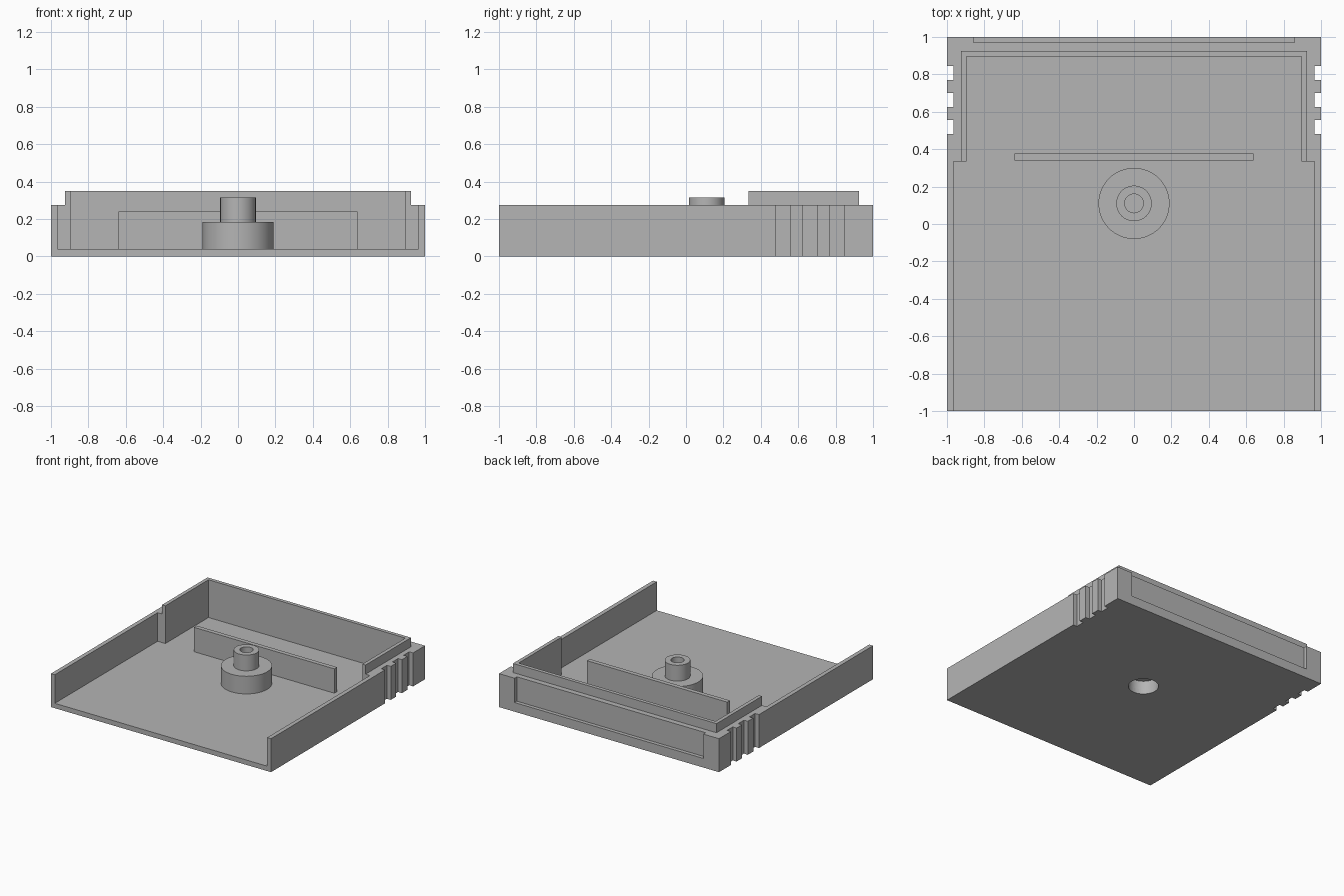
import bpy
import bmesh
import math

default = bpy.data.objects.get("Cube")
if default:
    bpy.data.objects.remove(default, do_unlink=True)

grey = bpy.data.materials.new("plain grey")
grey.use_nodes = True
colour = (0.46, 0.46, 0.46, 1)
grey.diffuse_color = colour
grey.node_tree.nodes["Principled BSDF"].inputs["Base Color"].default_value = colour

FLOOR = 0.04    # top of the floor
LEDGE = 0.275   # top of the outer walls
RIM = 0.35      # top of the raised rim
STEP = 0.335    # where the thick rear walls begin


def finish(name, bm):
    bmesh.ops.recalc_face_normals(bm, faces=bm.faces)
    mesh = bpy.data.meshes.new(name)
    bm.to_mesh(mesh)
    bm.free()
    mesh.materials.append(grey)
    obj = bpy.data.objects.new(name, mesh)
    bpy.context.collection.objects.link(obj)
    return obj


def box(name, x0, x1, y0, y1, z0, z1):
    bm = bmesh.new()
    bmesh.ops.create_cube(bm, size=1)
    for v in bm.verts:
        v.co = (x1 if v.co.x > 0 else x0,
                y1 if v.co.y > 0 else y0,
                z1 if v.co.z > 0 else z0)
    return finish(name, bm)


def lathe(name, profile, y, steps=64):
    """Spin a radius and height profile about an upright axis."""
    bm = bmesh.new()
    verts = [bm.verts.new((r, y, z)) for r, z in profile]
    edges = [bm.edges.new(pair) for pair in zip(verts, verts[1:])]
    bmesh.ops.spin(bm, geom=verts + edges, cent=(0, y, 0), axis=(0, 0, 1),
                   angle=math.tau, steps=steps, use_duplicate=False)
    bmesh.ops.remove_doubles(bm, verts=bm.verts, dist=0.0005)
    return finish(name, bm)


def combine(target, tool, operation="DIFFERENCE", keep=False):
    mod = target.modifiers.new("combine", "BOOLEAN")
    mod.operation = operation
    mod.solver = "EXACT"
    mod.object = tool
    bpy.context.view_layer.objects.active = target
    bpy.ops.object.modifier_apply(modifier=mod.name)
    if not keep:
        bpy.data.objects.remove(tool, do_unlink=True)


# Open tray with a raised rim around the rear
shell = box("shell", -1, 1, -1, 1, 0, LEDGE)
combine(shell, box("rim", -0.925, 0.925, STEP, 0.925, 0.1, RIM), "UNION")
combine(shell, box("front_cavity", -0.965, 0.965, -1.2, STEP, FLOOR, 0.5))
combine(shell, box("rear_cavity", -0.895, 0.895, 0.2, 0.895, FLOOR, 0.5))

# Shallow recess in the back, open at the top
combine(shell, box("back_recess", -0.858, 0.858, 0.97, 1.1, 0.075, 0.5))

# Three grip grooves on each side
for side in (-1, 1):
    for y in (0.518, 0.663, 0.808):
        a, b = sorted((side * 0.965, side * 1.1))
        combine(shell, box("groove", a, b, y - 0.037, y + 0.037, -0.1, 0.5))

# Stepped screw post with a blind hole above and a counterbore below
POST_Y = 0.11
post = lathe("screw_post", [(0, FLOOR), (0.19, FLOOR), (0.19, 0.185),
                            (0.095, 0.185), (0.095, 0.315), (0.05, 0.315),
                            (0.05, 0.14), (0, 0.14)], POST_Y)
bore = lathe("bore", [(0, -0.1), (0.114, -0.1), (0.114, 0.11), (0, 0.11)], POST_Y)
combine(shell, bore, keep=True)
combine(post, bore)
bpy.ops.object.select_all(action="DESELECT")
post.select_set(True)
bpy.context.view_layer.objects.active = post
bpy.ops.object.shade_smooth_by_angle(angle=math.radians(30))

# Upright rib behind the post
box("cross_rib", -0.638, 0.638, 0.34, 0.376, FLOOR, 0.24)
